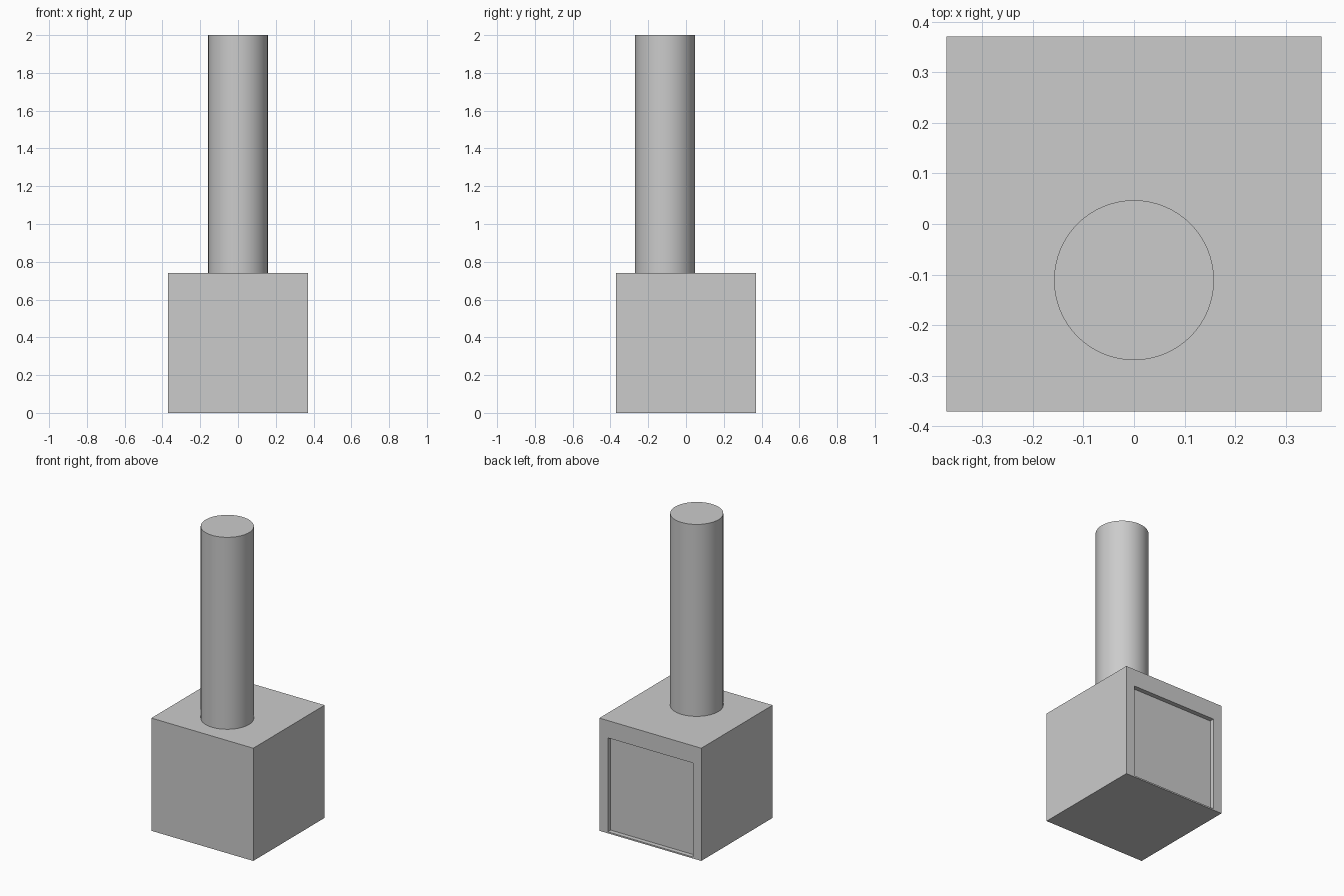
import bpy, bmesh
from mathutils import Matrix, Vector

if "Cube" in bpy.data.objects:
    bpy.data.objects.remove(bpy.data.objects["Cube"])

SIZE = 0.74      # edge of the cubic base
HEIGHT = 2.0     # total height


def add_object(name, bm):
    bmesh.ops.recalc_face_normals(bm, faces=bm.faces)
    mesh = bpy.data.meshes.new(name)
    bm.to_mesh(mesh)
    bm.free()
    obj = bpy.data.objects.new(name, mesh)
    bpy.context.collection.objects.link(obj)
    return obj


# Cubic base with a shallow square recess in the back
bm = bmesh.new()
bmesh.ops.create_cube(bm, size=SIZE, matrix=Matrix.Translation((0, 0, SIZE / 2)))
bm.normal_update()
panel = max(bm.faces, key=lambda f: f.normal.y)
bmesh.ops.inset_region(bm, faces=[panel], thickness=0.087)
bmesh.ops.translate(bm, verts=panel.verts, vec=(0, 0, -0.052))
sunk = bmesh.ops.extrude_discrete_faces(bm, faces=[panel])["faces"][0]
bmesh.ops.translate(bm, verts=sunk.verts, vec=(0, -0.03, 0))
add_object("base_box", bm)

# Round chimney standing on the box, towards the front
bm = bmesh.new()
bmesh.ops.create_cone(bm, cap_ends=True, segments=64, radius1=0.158, radius2=0.158,
                      depth=HEIGHT - SIZE,
                      matrix=Matrix.Translation((0, -0.111, (HEIGHT + SIZE) / 2)))
chimney = add_object("chimney_pipe", bm)
bpy.context.view_layer.objects.active = chimney
chimney.select_set(True)
bpy.ops.object.shade_smooth_by_angle()
